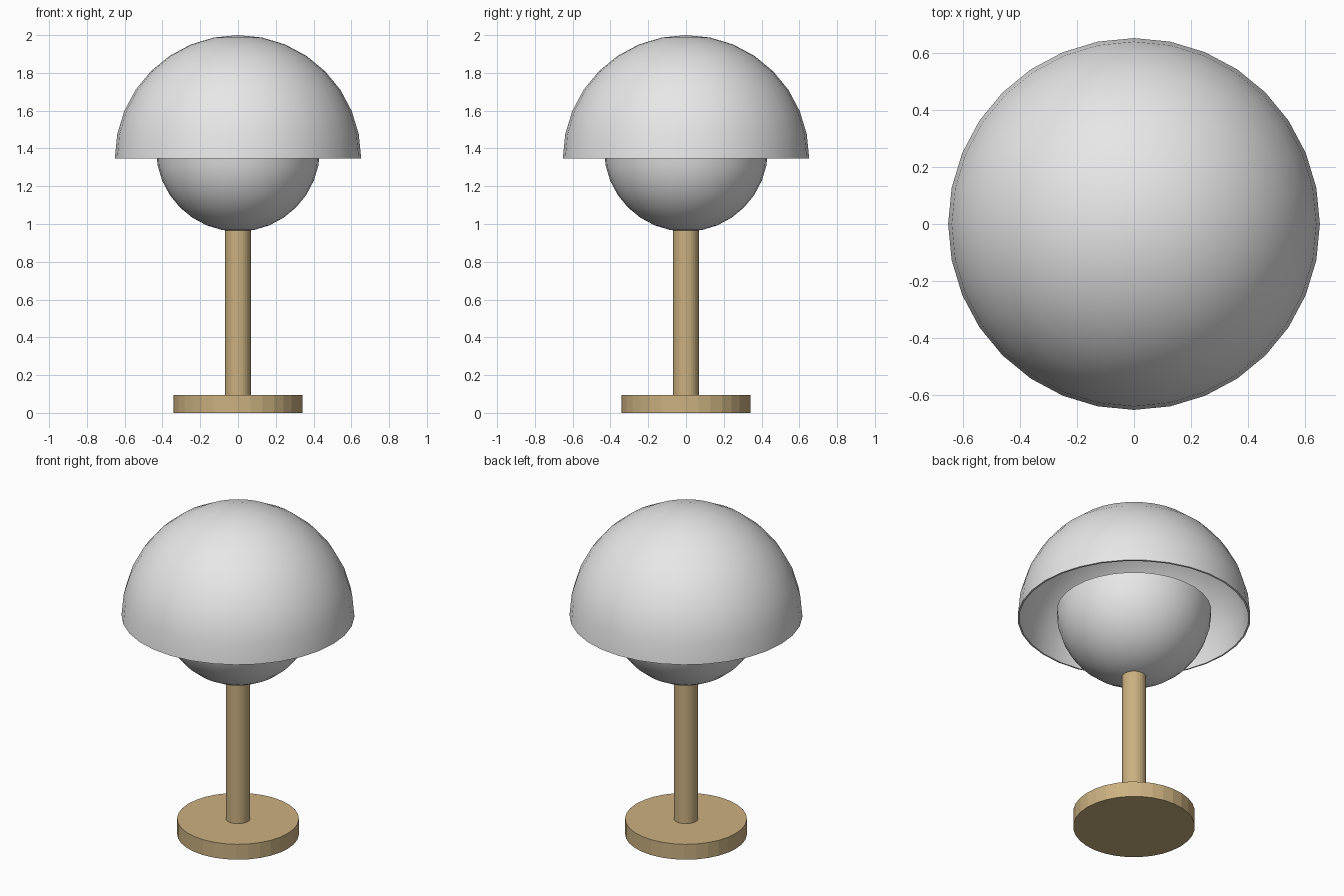
import bpy, bmesh

if "Cube" in bpy.data.objects:
    bpy.data.objects.remove(bpy.data.objects["Cube"])


def material(name, rgb):
    m = bpy.data.materials.new(name)
    m.diffuse_color = (*rgb, 1.0)
    m.use_nodes = True
    m.node_tree.nodes["Principled BSDF"].inputs["Base Color"].default_value = m.diffuse_color
    return m


white = material("soft white", (0.8, 0.8, 0.8))
brass = material("brushed brass", (0.6, 0.44, 0.22))


def cylinder(name, radius, z0, z1):
    bpy.ops.mesh.primitive_cylinder_add(vertices=32, radius=radius, depth=z1 - z0,
                                        location=(0, 0, (z0 + z1) / 2))
    ob = bpy.context.object
    ob.name = name
    ob.data.materials.append(brass)
    return ob


def half_shell(name, radius, z, upper):
    """Thin hemisphere shell, open at its equator."""
    bpy.ops.mesh.primitive_uv_sphere_add(segments=32, ring_count=16, radius=radius,
                                         location=(0, 0, z))
    ob = bpy.context.object
    ob.name = name
    bm = bmesh.new()
    bm.from_mesh(ob.data)
    side = 1 if upper else -1
    drop = [v for v in bm.verts if v.co.z * side < -0.001]
    bmesh.ops.delete(bm, geom=drop, context='VERTS')
    bm.to_mesh(ob.data)
    bm.free()
    ob.data.materials.append(white)
    bpy.ops.object.shade_smooth_by_angle(angle=0.6)
    # wall thickness goes inward
    mod = ob.modifiers.new("wall", 'SOLIDIFY')
    mod.thickness = 0.01
    mod.offset = -1
    bpy.ops.object.modifier_apply(modifier=mod.name)
    bpy.ops.object.shade_smooth_by_angle(angle=0.6)
    return ob


# Foot and stem
cylinder("base", 0.341, 0.0, 0.095)
cylinder("stem", 0.068, 0.09, 0.97)

# Lower bowl and the larger dome above it
half_shell("lower_bowl", 0.434, 1.394, upper=False)
half_shell("dome_shade", 0.652, 1.348, upper=True)
